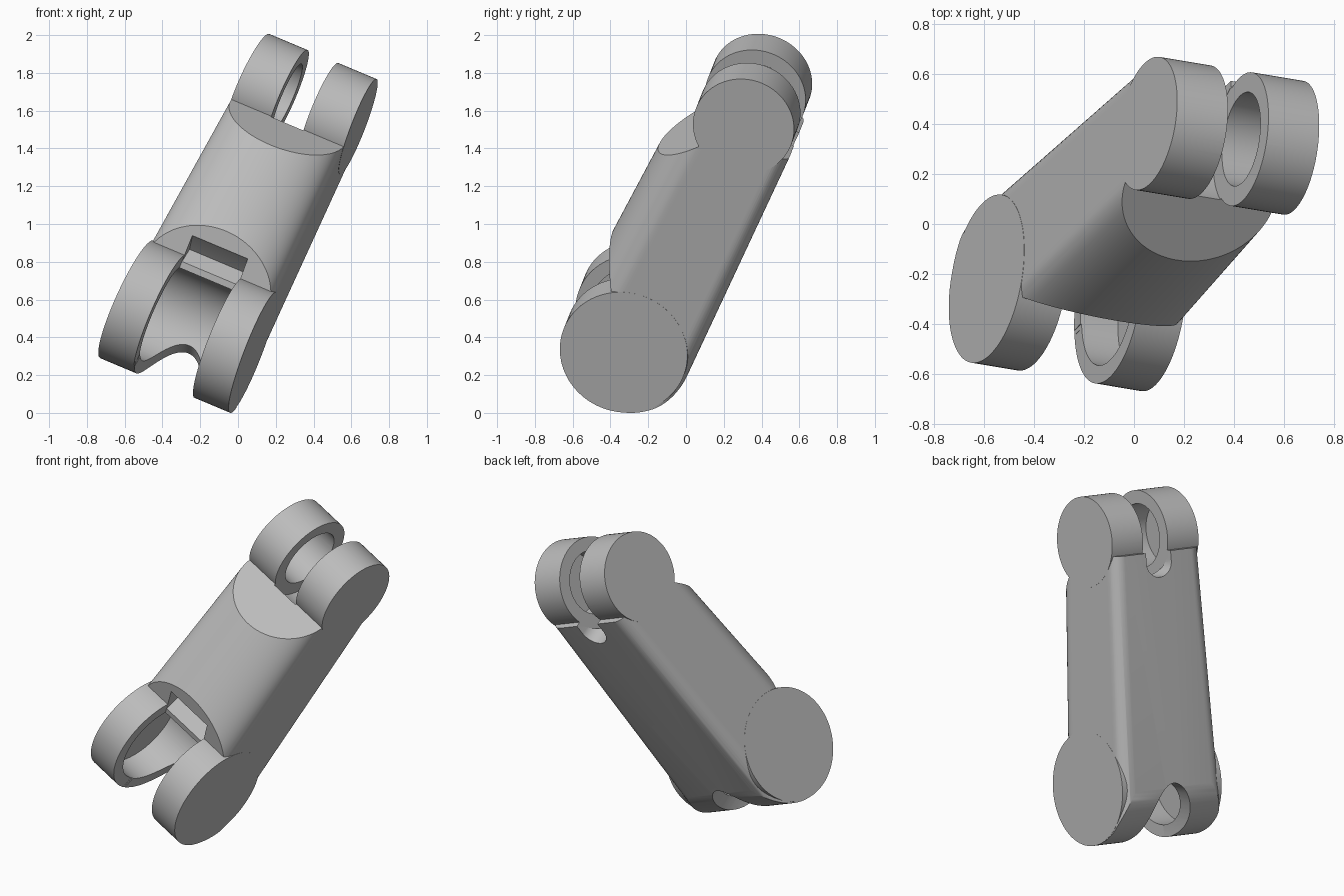
import bpy, bmesh, math
from mathutils import Vector

if "Cube" in bpy.data.objects:
    bpy.data.objects.remove(bpy.data.objects["Cube"])

# Local frame: u = hinge axis, v = along the link, w = towards the front bulge
H, HW = 1.462, 0.3675            # hinge spacing, half width at the lower hinge
R_LOW, R_TOP = 0.341, 0.27       # knuckle radii
BACK = lambda v: 0.36 - 0.047 * v


def prism(name, pts, axis, lo, hi):
    """Extrude a 2D outline along local axis 'u', 'v' or 'w'."""
    place = {'u': lambda p, t: (t, p[0], p[1]),
             'v': lambda p, t: (p[0], t, p[1]),
             'w': lambda p, t: (p[0], p[1], t)}[axis]
    bm = bmesh.new()
    rings = [[bm.verts.new(place(p, t)) for p in pts] for t in (lo, hi)]
    n = len(pts)
    for i in range(n):
        j = (i + 1) % n
        bm.faces.new((rings[0][i], rings[0][j], rings[1][j], rings[1][i]))
    bm.faces.new(rings[0][::-1])
    bm.faces.new(rings[1])
    bmesh.ops.recalc_face_normals(bm, faces=bm.faces)
    me = bpy.data.meshes.new(name)
    bm.to_mesh(me)
    bm.free()
    ob = bpy.data.objects.new(name, me)
    bpy.context.collection.objects.link(ob)
    return ob


def arc(cx, cy, rx, ry, a0, a1, n):
    return [(cx + rx * math.cos(math.radians(a0 + (a1 - a0) * i / n)),
             cy + ry * math.sin(math.radians(a0 + (a1 - a0) * i / n))) for i in range(n + 1)]


def circle(cx, cy, rx, ry, n=72):
    return arc(cx, cy, rx, ry, 0, 360, n)[:-1]


def combine(target, other, op):
    m = target.modifiers.new(op, 'BOOLEAN')
    m.object, m.operation, m.solver = other, op, 'EXACT'
    dg = bpy.context.evaluated_depsgraph_get()
    me = bpy.data.meshes.new_from_object(target.evaluated_get(dg))
    target.modifiers.clear()
    target.data = me
    bpy.data.objects.remove(other)


# Body: D-shaped section with bulged front and flat, filleted back
bw = HW - 0.001
section = arc(0, 0.15, bw, 0.186, 0, 180, 48)
section += arc(-bw + 0.09, -0.75, 0.09, 0.25, 180, 270, 10)
section += arc(bw - 0.09, -0.75, 0.09, 0.25, 270, 360, 10)
body = prism("link_body", section, 'v', -0.6, 1.7)
for vert in body.data.vertices:
    if vert.co.z < 0:
        vert.co.z *= BACK(vert.co.y)

# Side outline: slanted radial ends in front, rounded lower back
side = [(0, 0), (0.62, 0.481), (H - 0.62, 0.452), (H, 0), (H - 0.07, -0.05),
        (H - 0.07, -0.6), (0, -0.6)]
side = side[:-1] + [(0.05, -0.6), (0.02, -0.362)] + arc(0, 0, 0.338, 0.36, 268, 180, 28)
combine(body, prism("side_outline", side, 'u', -1, 1), 'INTERSECT')

# Lugs at both hinges: (centre, radius, half gap)
G_LOW, G_TOP = 0.167, 0.105
for cv, r, gap in ((0, R_LOW, G_LOW), (H, R_TOP, G_TOP)):
    for lo, hi in ((-HW, -gap), (gap, HW)):
        combine(body, prism("lug", circle(cv, 0, r, r, 96), 'u', lo, hi), 'UNION')

# Upper slot with round notch in the back
combine(body, prism("upper_slot", circle(H, 0, 0.278, 0.278), 'u', -G_TOP, G_TOP), 'DIFFERENCE')
combine(body, prism("upper_notch", arc(0, H - 0.13, 0.104, 0.09, 180, 360, 24)
                    + [(0.104, H + 0.2), (-0.104, H + 0.2)], 'w', -0.6, -0.08), 'DIFFERENCE')

# Lower slot: open front, arched opening in the back wall
low = [(0.36, 0.6), (0.36, 0.27), (0.337, 0.158), (0.16, 0.21), (0, 0),
       (-0.3, -0.02), (-0.6, -0.02), (-0.6, 0.6)]
combine(body, prism("lower_slot", low, 'u', -G_LOW + 0.001, G_LOW - 0.001), 'DIFFERENCE')
combine(body, prism("lower_arch", circle(0, -0.34, 0.165, 0.36), 'w', -0.6, 0.05), 'DIFFERENCE')

# Blind pin bores
for cv, r in ((0, 0.268), (H, 0.19)):
    combine(body, prism("bore", circle(cv, 0, r, r), 'u', -HW + 0.045, HW - 0.045), 'DIFFERENCE')

# Taper the width towards the top, then tilt into place
U = Vector((0.911, -0.152, -0.383)).normalized()
V = Vector((0.416, 0.428, 0.802))
V = (V - U * V.dot(U)).normalized()
W = U.cross(V)
C = Vector((-0.268, -0.273, 0.455))
for vert in body.data.vertices:
    u, v, w = vert.co
    vert.co = C + U * (u * (1 - 0.0884 * v)) + V * v + W * w

# Centre on x and y, stand on z = 0
lo = [min(v.co[i] for v in body.data.vertices) for i in range(3)]
hi = [max(v.co[i] for v in body.data.vertices) for i in range(3)]
shift = Vector(((lo[0] + hi[0]) / 2, (lo[1] + hi[1]) / 2, lo[2]))
for vert in body.data.vertices:
    vert.co -= shift

# Plain grey material and smooth shading
grey = bpy.data.materials.new("plain_grey")
grey.diffuse_color = (0.5, 0.5, 0.5, 1)
grey.use_nodes = True
grey.node_tree.nodes["Principled BSDF"].inputs["Base Color"].default_value = grey.diffuse_color
body.data.materials.clear()
body.data.materials.append(grey)
bpy.context.view_layer.objects.active = body
body.select_set(True)
bpy.ops.object.shade_smooth_by_angle(angle=math.radians(28))
